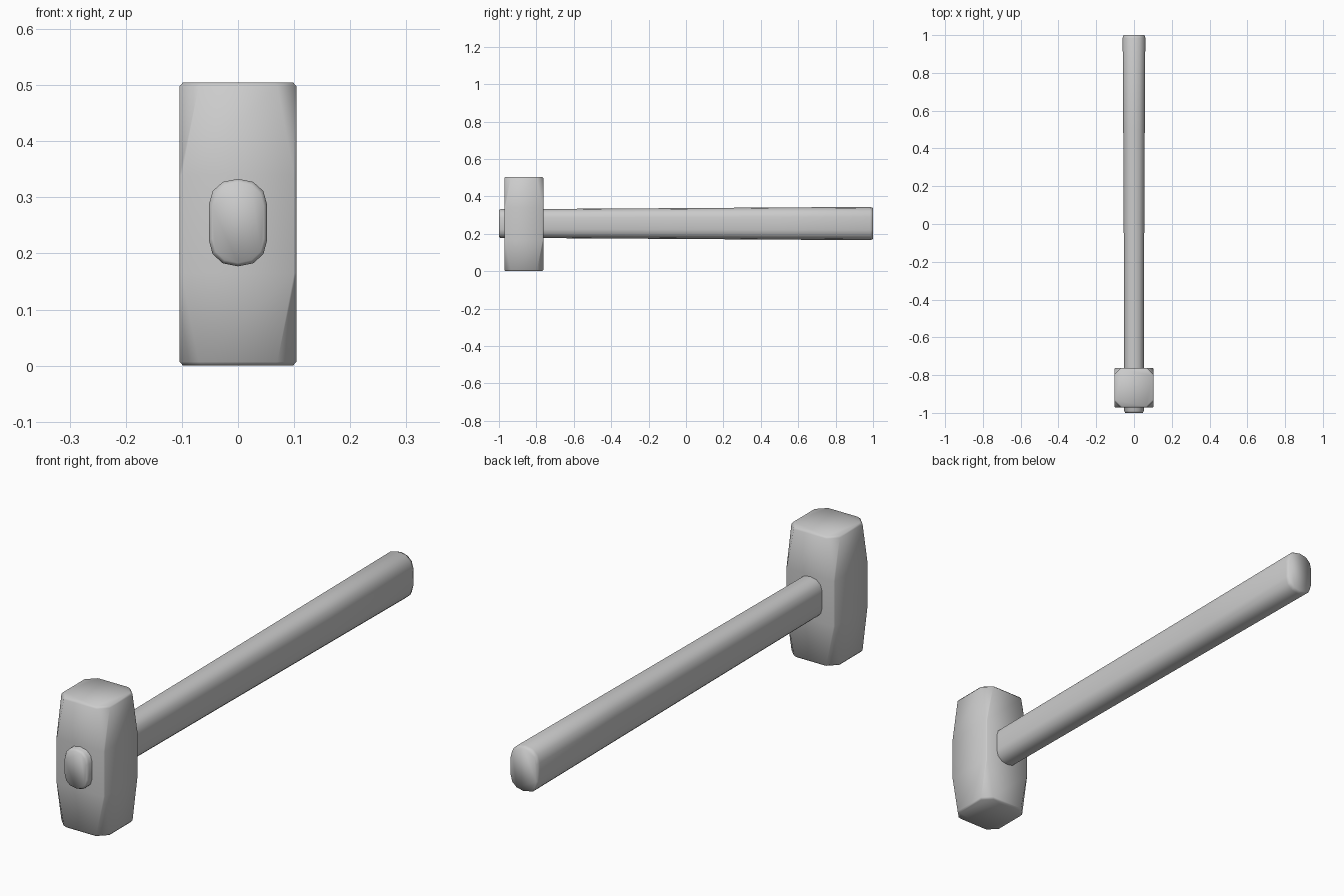
import bpy, bmesh

if "Cube" in bpy.data.objects:
    bpy.data.objects.remove(bpy.data.objects["Cube"])


def loft(name, rings):
    """Skin a list of equal-length point rings, cap the ends, shade smooth."""
    bm = bmesh.new()
    loops = [[bm.verts.new(p) for p in ring] for ring in rings]
    n = len(loops[0])
    for a, b in zip(loops, loops[1:]):
        for i in range(n):
            j = (i + 1) % n
            bm.faces.new((a[i], a[j], b[j], b[i]))
    bm.faces.new(loops[0][::-1])
    bm.faces.new(loops[-1])
    bmesh.ops.recalc_face_normals(bm, faces=bm.faces)
    for f in bm.faces:
        f.smooth = True
    mesh = bpy.data.meshes.new(name)
    bm.to_mesh(mesh)
    bm.free()
    obj = bpy.data.objects.new(name, mesh)
    bpy.context.collection.objects.link(obj)
    return obj


# Head: square in the middle, corners chamfered progressively to the ends
def head_ring(z, half, cut):
    cy, k = -0.867, half - cut
    pts = [(half, -k), (half, k), (k, half), (-k, half),
           (-half, k), (-half, -k), (-k, -half), (k, -half)]
    return [(x, cy + y, z) for x, y in pts]


loft("hammer_head", [head_ring(*r) for r in (
    (0.0, 0.098, 0.034), (0.007, 0.104, 0.034), (0.165, 0.104, 0.004),
    (0.34, 0.104, 0.004), (0.498, 0.104, 0.034), (0.505, 0.098, 0.034))])


# Handle: rounded oblong section, thickening toward the grip end
quarter = [(1.0, 0.40), (0.87, 0.72), (0.52, 0.93)]
section = (quarter + [(0, 1)] + [(-u, v) for u, v in quarter[::-1]]
           + [(-u, -v) for u, v in quarter] + [(0, -1)]
           + [(u, -v) for u, v in quarter[::-1]])


def handle_ring(y, a, b):
    return [(u * a, y, 0.255 + v * b) for u, v in section]


loft("handle", [handle_ring(*r) for r in (
    (-1.0, 0.046, 0.072), (-0.99, 0.052, 0.078), (-0.75, 0.052, 0.078),
    (-0.1, 0.054, 0.082), (0.5, 0.057, 0.086), (0.985, 0.060, 0.089),
    (1.0, 0.055, 0.083))])
